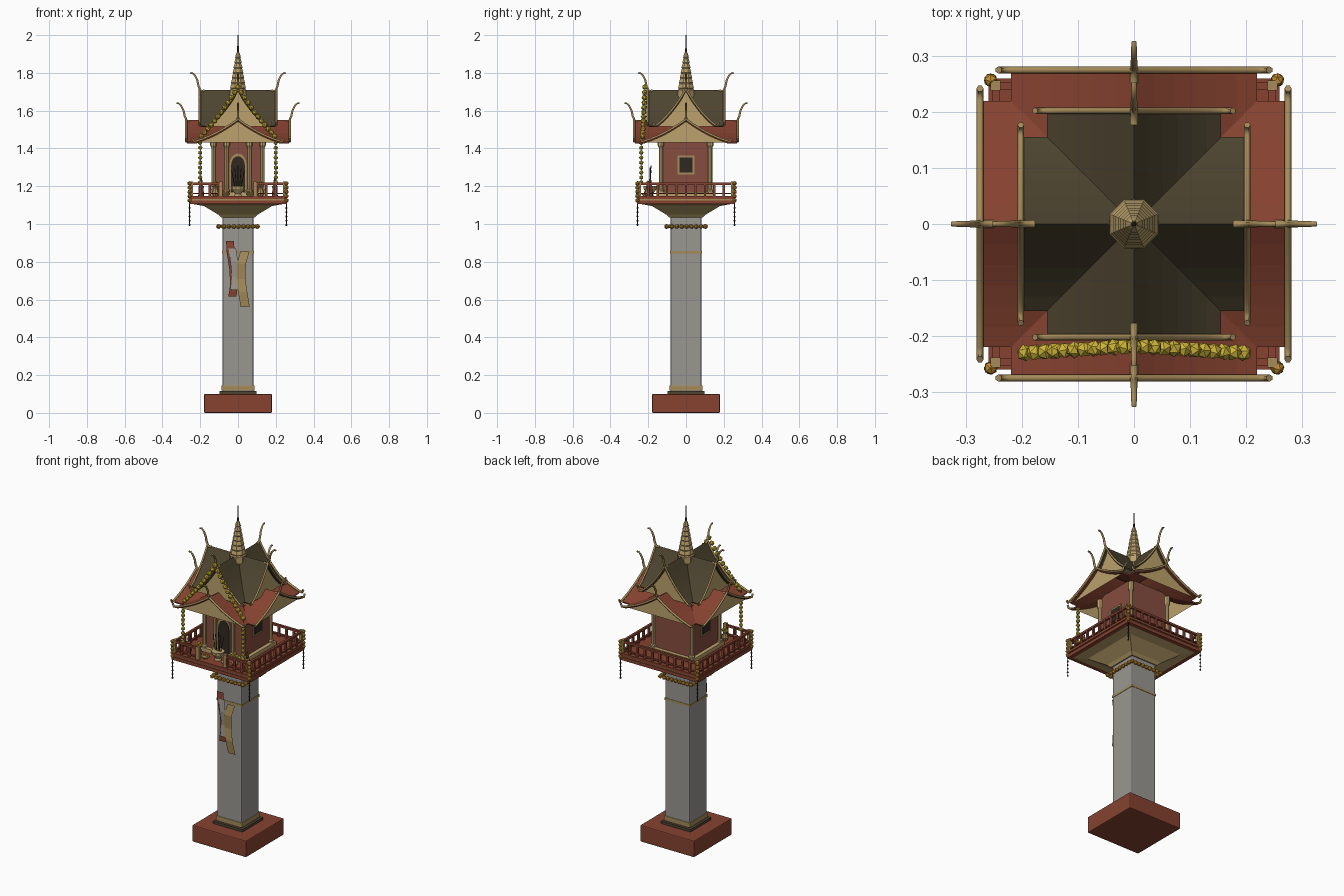
import bpy, bmesh, math
from mathutils import Vector, Matrix

if "Cube" in bpy.data.objects:
    bpy.data.objects.remove(bpy.data.objects["Cube"])


def mat(name, r, g, b):
    m = bpy.data.materials.new(name)
    m.diffuse_color = (r, g, b, 1)
    m.use_nodes = True
    m.node_tree.nodes["Principled BSDF"].inputs["Base Color"].default_value = m.diffuse_color
    return m


RED = mat("terracotta red", 0.24, 0.055, 0.03)
WALL = mat("wall rose", 0.24, 0.075, 0.05)
GOLD = mat("pale gold", 0.50, 0.36, 0.15)
TRIM = mat("trim gold", 0.38, 0.26, 0.10)
ROOF = mat("dark roof brown", 0.075, 0.058, 0.03)
STONE = mat("stone grey", 0.32, 0.31, 0.285)
YELLOW = mat("marigold yellow", 0.62, 0.46, 0.04)
ORANGE = mat("marigold orange", 0.58, 0.28, 0.03)
DARK = mat("dark wood", 0.03, 0.022, 0.016)
TURNS = [Matrix.Rotation(i * math.pi / 2, 4, 'Z') for i in range(4)]


def finish(name, bm, material):
    me = bpy.data.meshes.new(name)
    bmesh.ops.recalc_face_normals(bm, faces=bm.faces)
    bm.to_mesh(me)
    bm.free()
    me.materials.append(material)
    ob = bpy.data.objects.new(name, me)
    bpy.context.collection.objects.link(ob)
    return ob


def boxes(name, items, material, bevel=0):
    """items: list of (x0, x1, y0, y1, z0, z1)"""
    bm = bmesh.new()
    for x0, x1, y0, y1, z0, z1 in items:
        m = Matrix.Translation(((x0 + x1) / 2, (y0 + y1) / 2, (z0 + z1) / 2))
        bmesh.ops.create_cube(bm, size=1, matrix=m @ Matrix.Diagonal((x1 - x0, y1 - y0, z1 - z0, 1)))
    ob = finish(name, bm, material)
    if bevel:
        mod = ob.modifiers.new("bevel", 'BEVEL')
        mod.width, mod.segments = bevel, 2
    return ob


def slab(name, h, z0, z1, material, bevel=0):
    return boxes(name, [(-h, h, -h, h, z0, z1)], material, bevel)


def lathe(name, profile, n, material, places=((0, 0, 0),), turn=0):
    bm = bmesh.new()
    for p in places:
        rings = [[bm.verts.new(Vector(p) + Vector((r * math.cos(2 * math.pi * k / n + turn),
                 r * math.sin(2 * math.pi * k / n + turn), z))) for k in range(n)] for r, z in profile]
        for a, b in zip(rings, rings[1:]):
            for k in range(n):
                bm.faces.new((a[k], a[(k + 1) % n], b[(k + 1) % n], b[k]))
        bm.faces.new(rings[0])
        bm.faces.new(rings[-1])
    return finish(name, bm, material)


def tubes(name, paths, radius, material, tip=1.0):
    cu = bpy.data.curves.new(name, 'CURVE')
    cu.dimensions = '3D'
    cu.bevel_depth, cu.bevel_resolution, cu.use_fill_caps = radius, 1, True
    for path in paths:
        s = cu.splines.new('POLY')
        s.points.add(len(path) - 1)
        for i, (pt, p) in enumerate(zip(s.points, path)):
            pt.co = (*p, 1)
            pt.radius = 1 + (tip - 1) * i / (len(path) - 1)
    cu.materials.append(material)
    ob = bpy.data.objects.new(name, cu)
    bpy.context.collection.objects.link(ob)
    return ob


def beads(name, pts, r, material):
    bm = bmesh.new()
    for i, p in enumerate(pts):
        bmesh.ops.create_icosphere(bm, subdivisions=1, radius=r,
                                   matrix=Matrix.Translation(p) @ Matrix.Rotation(i * 0.7, 4, (1, 1, 1)))
    return finish(name, bm, material)


def line(a, b, n):
    return [Vector(a).lerp(Vector(b), i / (n - 1)) for i in range(n)]


# Pedestal
slab("base_block", 0.18, 0, 0.10, RED, 0.006)
slab("base_step", 0.098, 0.10, 0.115, ROOF)
slab("pillar", 0.083, 0.10, 1.05, STONE, 0.008)
slab("pillar_foot_band", 0.088, 0.118, 0.146, TRIM, 0.004)
slab("pillar_upper_band", 0.085, 0.843, 0.856, TRIM)
ring = [t @ p for t in TURNS for p in line((-0.1, -0.103, 0.987), (0.08, -0.103, 0.987), 8)]
beads("pillar_garland", ring, 0.013, ORANGE)
q = math.sqrt(2)
lathe("corbel", [(0.09 * q, 1.035), (0.105 * q, 1.05), (0.18 * q, 1.095), (0.235 * q, 1.105)], 4, GOLD, turn=math.pi / 4)

# Platform and railing
slab("platform", 0.26, 1.105, 1.125, RED)
slab("platform_trim", 0.254, 1.125, 1.132, TRIM)
slab("platform_top", 0.26, 1.132, 1.147, RED)
posts, rails, balusters = [], [], []
for t in TURNS:
    front = t is TURNS[0]
    for x in [-0.247] + ([-0.09, 0.09] if front else []):
        c = t @ Vector((x, -0.247, 0))
        posts.append((c.x - .009, c.x + .009, c.y - .009, c.y + .009, 1.147, 1.225))
    for a, b in ([(-0.25, -0.09), (0.09, 0.25)] if front else [(-0.25, 0.25)]):
        for z0, z1 in ((1.207, 1.219), (1.158, 1.165)):
            u, v = t @ Vector((a, -0.254, 0)), t @ Vector((b, -0.24, 0))
            rails.append((min(u.x, v.x), max(u.x, v.x), min(u.y, v.y), max(u.y, v.y), z0, z1))
    for i in range(-4, 5):
        if not (front and abs(i) < 2):
            c = t @ Vector((i * 0.05, -0.247, 0))
            balusters.append((c.x - .006, c.x + .006, c.y - .006, c.y + .006, 1.147, 1.21))
boxes("railing_posts", posts, TRIM)
boxes("railing_rails", rails, RED)
boxes("railing_balusters", balusters, RED)

# House
slab("house_plinth", 0.15, 1.147, 1.17, GOLD)
slab("house_walls", 0.128, 1.165, 1.48, WALL)
column = [(.017, 1.165), (.017, 1.18), (.011, 1.185), (.011, 1.405), (.017, 1.415), (.017, 1.46)]
lathe("house_columns", column, 8, GOLD, [(x, -0.133, 0) for x in (-.13, -.06, .06, .13)]
      + [(-.128, .128, 0), (.128, .128, 0)])


def arch(name, w, z0, z1, y, material):
    bm = bmesh.new()
    arc = [(w * math.cos(a * math.pi / 10), z1 + w * 1.3 * math.sin(a * math.pi / 10)) for a in range(11)]
    f = bm.faces.new([bm.verts.new((x, y, z)) for x, z in [(-w, z0), (w, z0)] + arc])
    e = bmesh.ops.extrude_face_region(bm, geom=[f])['geom']
    bmesh.ops.translate(bm, vec=(0, 0.008, 0), verts=[v for v in e if isinstance(v, bmesh.types.BMVert)])
    return finish(name, bm, material)


arch("door_frame", 0.045, 1.17, 1.315, -0.134, TRIM)
arch("door_opening", 0.036, 1.17, 1.312, -0.138, DARK)
for s, n in ((-1, "left"), (1, "right")):
    lo, hi = sorted((s * 0.125, s * 0.133))
    boxes(n + "_window_frame", [(lo, hi, -.045, .045, 1.262, 1.362)], TRIM)
    lo, hi = sorted((s * 0.128, s * 0.136))
    boxes(n + "_window_pane", [(lo, hi, -.034, .034, 1.273, 1.351)], DARK)


# Roof tiers: four concave gable arms meeting at diagonal valleys
def roof_tier(tier, a, L, ze, zr, material, bar):
    prof = [(a * k / 6, ze + (zr - ze) * (0.6 * (1 - k / 6) + 0.4 * (1 - k / 6) ** 2)) for k in range(7)]
    bm, ped, rakes, horns = bmesh.new(), bmesh.new(), [], []
    for t in TURNS:
        for s in (-1, 1):
            for (w0, z0), (w1, z1) in zip(prof, prof[1:]):
                pts = [(s * w0, -w0, z0), (s * w0, -L, z0), (s * w1, -L, z1), (s * w1, -w1, z1)]
                if w0 == 0:
                    pts[0] = (0, 0, z0)
                bm.faces.new([bm.verts.new(t @ Vector(p)) for p in pts])
            path = [(s * w, -L - 0.005, z + 0.004) for w, z in prof]
            path += [(s * (a + .014), -L - .005, ze + .002), (s * (a + .022), -L - .005, ze + .018)]
            rakes.append([t @ Vector(p) for p in path])
        tri = [(w, -L + 0.012, z - 0.004) for w, z in prof]
        tri += [(-w, y, z) for w, y, z in tri[:0:-1]]
        ped.faces.new([ped.verts.new(t @ Vector(p)) for p in tri])
        horn = [(-.02, -.005), (0, -.005), (.012, .02), (.018, .05), (.03, .075), (.045, .09), (.056, .088)]
        horns.append([t @ Vector((0, -L - d, zr + h)) for d, h in horn])
    bmesh.ops.remove_doubles(bm, verts=bm.verts, dist=0.0005)
    ob = finish(tier + "_roof", bm, material)
    mod = ob.modifiers.new("thickness", 'SOLIDIFY')
    mod.thickness, mod.offset = 0.008, -1
    finish(tier + "_pediments", ped, GOLD)
    tubes(tier + "_bargeboards", rakes, bar, TRIM)
    tubes(tier + "_horn_finials", horns, 0.0075, TRIM, 0.6)


roof_tier("lower", 0.22, 0.27, 1.435, 1.55, RED, 0.0065)
roof_tier("upper", 0.155, 0.197, 1.52, 1.71, ROOF, 0.006)

# Spire
spire = [(.047, 1.67), (.047, 1.71)]
for k in range(7):
    r, z = 0.042 - 0.0048 * k, 1.715 + 0.027 * k
    spire += [(r, z), (r + .003, z + .006), (r - .003, z + .025)]
lathe("spire", spire + [(.006, 1.91)], 8, GOLD, turn=math.pi / 8)
lathe("spire_needle", [(.006, 1.90), (.004, 1.94), (.0025, 2.0)], 6, DARK)

# Garlands over the front gable and at the corners
drape, drops = [], []
for s in (-1, 1):
    for k in range(12):
        u = (k + (s > 0) * 0.001) / 11
        if not (s > 0 and k == 0):
            drape.append((s * 0.195 * u, -0.218 - 0.012 * u, 1.725 - 0.26 * u + 0.06 * u * (u - 1)))
    drops += line((s * 0.2, -0.237, 1.43), (s * 0.2, -0.237, 1.22), 9)
beads("gable_garland", drape, 0.0155, YELLOW)
beads("hanging_garlands", drops, 0.0125, YELLOW)
tubes("garland_strings", [[(s * .2, -.237, 1.45), (s * .2, -.237, 1.21)] for s in (-1, 1)], 0.002, DARK)
corners = [(sx * 0.256, sy * 0.257) for sx in (-1, 1) for sy in (-1, 1)]
beads("corner_garlands", [p for x, y in corners for p in line((x, y, 1.215), (x, y, 1.125), 5)], 0.0125, ORANGE)
tubes("corner_tassel_strings", [[(x, y, 1.13), (x, y, 1.0)] for x, y in corners], 0.0025, DARK)
beads("corner_tassels", [p for x, y in corners for p in line((x, y, 1.085), (x, y, 0.995), 5)], 0.006, DARK)

# Offerings on the porch
lathe("incense_bowl", [(.02, 1.147), (.016, 1.16), (.036, 1.185), (.038, 1.2), (.03, 1.2)], 10, GOLD, [(0, -.19, 0)])
tubes("incense_sticks", [[(0.008 * i, -.19, 1.19), (0.017 * i, -.185 - .006 * (i % 2), 1.31 - .012 * abs(i))]
                         for i in (-2, -1, 0, 1, 2)], 0.002, DARK)
vase = [(.012, 1.147), (.02, 1.165), (.01, 1.19), (.014, 1.2)]
spots = [(-.12, -.2, 0), (.12, -.2, 0)]
lathe("flower_vases", vase, 8, TRIM, spots)
beads("vase_flowers", [(x + dx, y, 1.207 + dz) for x, y, _ in spots
                       for dx, dz in ((-.012, 0), (.012, 0), (0, .012))], 0.011, YELLOW)
lathe("small_figures", [(.016, 1.147), (.013, 1.18), (.014, 1.2), (.005, 1.207), (.009, 1.218), (.006, 1.232),
                        (.001, 1.25)], 8, WALL, [(-.195, -.19, 0), (.195, -.19, 0)])
lathe("offering_dishes", [(.012, 1.147), (.024, 1.16), (.022, 1.163)], 10, GOLD, [(-.065, -.215, 0), (.065, -.215, 0)])
beads("offering_fruit", [(s * .065 + d, -.215, 1.168) for s in (-1, 1) for d in (-.009, .009)], 0.009, ORANGE)


# Cloth sashes on the pillar front
def sash(name, path, w, material):
    bm = bmesh.new()
    rows = [[bm.verts.new((x + s * w / 2, y, z)) for s in (-1, 1)] for x, y, z in path]
    for a, b in zip(rows, rows[1:]):
        bm.faces.new((a[0], a[1], b[1], b[0]))
    return finish(name, bm, material)


sash("red_sash", [(-.042, -.108, .91), (-.04, -.112, .86), (-.025, -.104, .76), (-.02, -.11, .68), (-.03, -.106, .615)], .042, RED)
sash("grey_sash", [(-.03, -.114, .87), (-.02, -.119, .8), (-.012, -.112, .72), (-.018, -.117, .65)], .04, STONE)
sash("gold_sash", [(.036, -.115, .855), (.018, -.124, .79), (.015, -.116, .71), (.025, -.122, .64), (.038, -.112, .56)], .048, TRIM)
